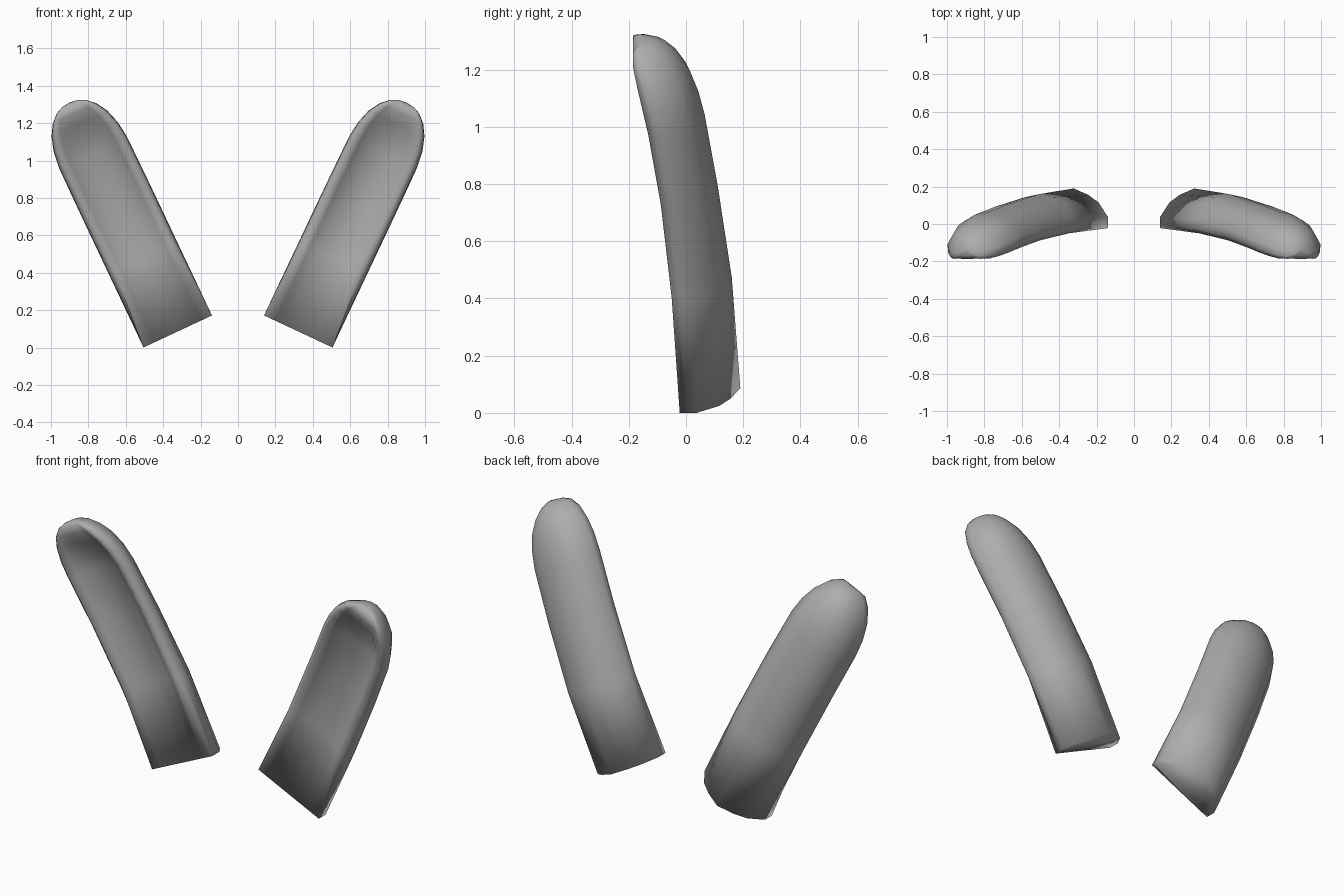
import bpy, bmesh
from mathutils import Vector

if "Cube" in bpy.data.objects:
    bpy.data.objects.remove(bpy.data.objects["Cube"])

BASE = Vector((0.322, 0, 0.086))
AXIS = Vector((0.428, 0, 0.904))
SIDE = Vector((0.906, 0, -0.424))

# stations: distance along ear, half width, front y, back y, hollow depth, rim rounding
RINGS = [
    (0.00, 0.202, -0.022, 0.190, 0.000, 0.0),
    (0.43, 0.202, -0.050, 0.160, 0.055, 1.0),
    (0.79, 0.202, -0.088, 0.110, 0.068, 1.0),
    (1.06, 0.200, -0.132, 0.065, 0.070, 1.0),
    (1.15, 0.189, -0.152, 0.043, 0.058, 1.0),
    (1.23, 0.164, -0.171, 0.013, 0.028, 1.0),
    (1.29, 0.128, -0.185, -0.025, 0.003, 1.0),
    (1.33, 0.085, -0.186, -0.065, 0.000, 1.0),
    (1.348, 0.045, -0.168, -0.105, 0.000, 1.0),
]

# dark grey shell
grey = bpy.data.materials.new("dark_grey")
grey.diffuse_color = (0.42, 0.42, 0.42, 1)
grey.use_nodes = True
grey.node_tree.nodes["Principled BSDF"].inputs["Base Color"].default_value = grey.diffuse_color


def section(hw, front, back, hollow, rim):
    """Closed D-shaped outline with a scooped front."""
    d = back - front
    half = [(0.42, 0.84 + 0.08 * rim, 0), (0.72, 0.65 + 0.1 * rim, 0),
            (1.0, 0.28 + 0.06 * rim, 0), (1 - 0.02 * rim, 0.12, 0),
            (1 - 0.15 * rim, 0, 0), (0.68, 0.02 * rim, 0.3), (0.42, 0, 0.92)]
    right = [(u * hw, front + v * d + k * hollow) for u, v, k in half]
    left = [(-w, y) for w, y in reversed(right)]
    return [(0, back)] + right + [(0, front + hollow)] + left


def make_ear(name, sign):
    bm = bmesh.new()
    rings = []
    for t, *shape in RINGS:
        ring = []
        for w, y in section(*shape):
            p = BASE + AXIS * t + SIDE * w
            ring.append(bm.verts.new((sign * p.x, y, max(p.z, 0))))
        rings.append(ring)
    n = len(rings[0])
    for a, b in zip(rings, rings[1:]):
        for i in range(n):
            j = (i + 1) % n
            bm.faces.new((a[i], a[j], b[j], b[i]))
    # flat cut base
    bm.faces.new(rings[0])
    # rounded tip
    p = BASE + AXIS * 1.354
    tip = bm.verts.new((sign * p.x, -0.137, p.z))
    for i in range(n):
        bm.faces.new((rings[-1][i], rings[-1][(i + 1) % n], tip))
    bmesh.ops.recalc_face_normals(bm, faces=bm.faces)
    for f in bm.faces:
        f.smooth = True
    mesh = bpy.data.meshes.new(name)
    bm.to_mesh(mesh)
    bm.free()
    mesh.materials.append(grey)
    bpy.context.collection.objects.link(bpy.data.objects.new(name, mesh))


make_ear("right_ear", 1)
make_ear("left_ear", -1)
